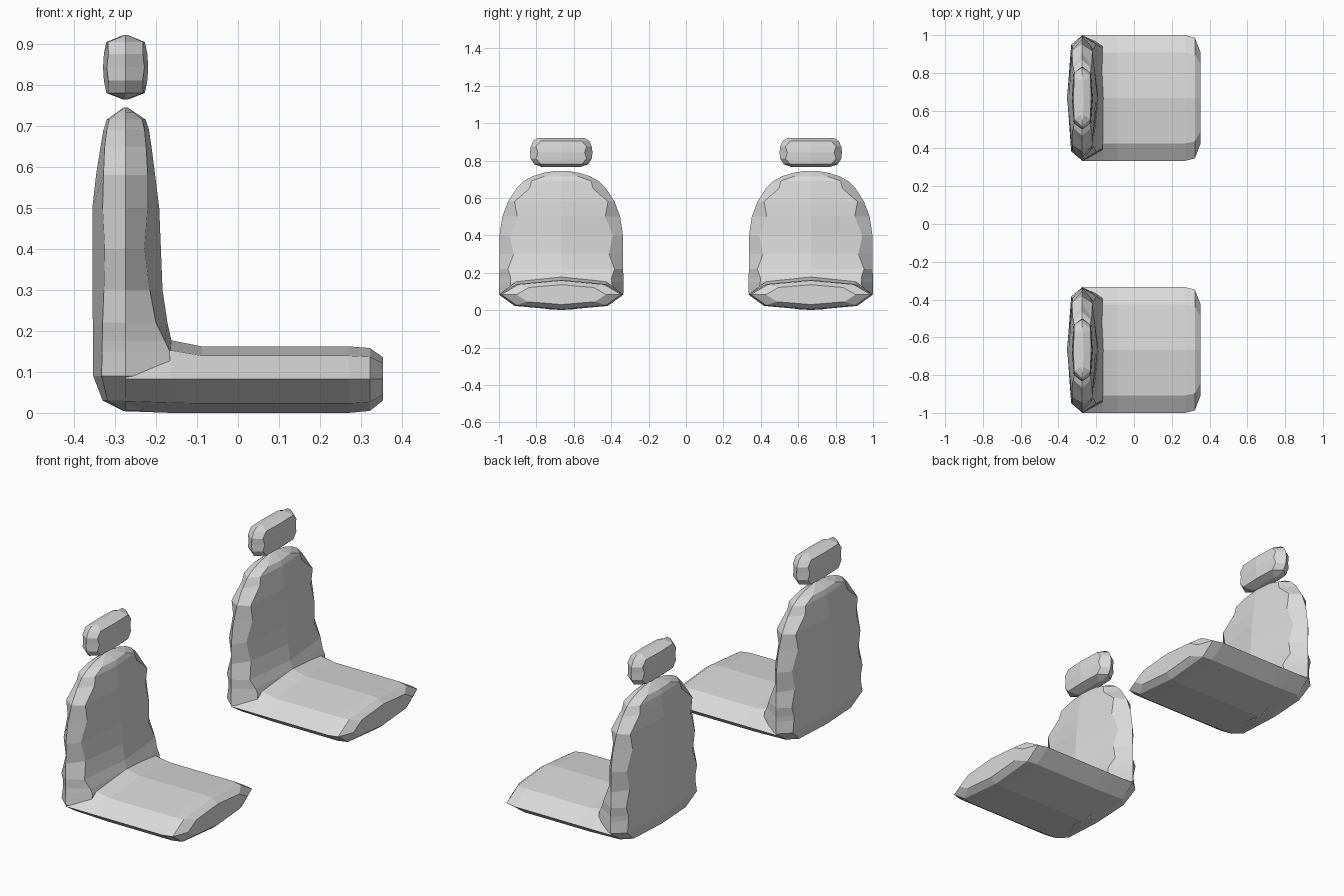
import bpy, bmesh

mat = bpy.data.materials.new("light_grey_fabric")
mat.diffuse_color = (0.7, 0.7, 0.7, 1)

SEAT_Y = 0.667   # sideways offset of each seat
MID_X = -0.274   # middle plane of backrest and headrest


def loft(name, rings, y):
    """Skin a list of equal closed rings, cap both ends, flat shaded."""
    bm = bmesh.new()
    loops = [[bm.verts.new((p[0], p[1] + y, p[2])) for p in r] for r in rings]
    n = len(loops[0])
    for a, b in zip(loops, loops[1:]):
        for i in range(n):
            j = (i + 1) % n
            bm.faces.new((a[i], a[j], b[j], b[i]))
    bm.faces.new(loops[0])
    bm.faces.new(loops[-1])
    bmesh.ops.recalc_face_normals(bm, faces=bm.faces)
    me = bpy.data.meshes.new(name)
    bm.to_mesh(me)
    bm.free()
    me.materials.append(mat)
    ob = bpy.data.objects.new(name, me)
    bpy.context.collection.objects.link(ob)
    return ob


def pad_ring(z, w, rw, fc, fr, rr, rc):
    """Horizontal ring: front centre, front rim, side, rear rim, rear centre."""
    return [(fc, 0, z), (fr, rw, z), (MID_X, w, z), (rr, rw, z),
            (rc, 0, z), (rr, -rw, z), (MID_X, -w, z), (fr, -rw, z)]


def cushion_ring(x, w, lo, hi):
    """Cross-section of the seat cushion at one x."""
    h = hi - lo
    half = [(0.75, lo + 0.14 * h), (1, 0.083), (0.72, hi - 0.14 * h)]
    return ([(x, 0, lo)] + [(x, w * a, z) for a, z in half] + [(x, 0, hi)]
            + [(x, -w * a, z) for a, z in reversed(half)])


# backrest: z, side width, rim width, x of front centre / front rim / rear rim / rear centre
back_rows = [
    (0.004, 0.06, 0.04, -0.24, -0.24, -0.277, -0.278),
    (0.03, 0.25, 0.21, -0.20, -0.20, -0.318, -0.33),
    (0.09, 0.333, 0.28, -0.165, -0.165, -0.333, -0.353),
    (0.15, 0.332, 0.27, -0.160, -0.166, -0.331, -0.354),
    (0.175, 0.332, 0.27, -0.162, -0.178, -0.331, -0.354),
    (0.22, 0.331, 0.285, -0.172, -0.200, -0.330, -0.354),
    (0.30, 0.331, 0.255, -0.184, -0.215, -0.327, -0.355),
    (0.40, 0.330, 0.275, -0.188, -0.228, -0.325, -0.355),
    (0.50, 0.315, 0.235, -0.192, -0.220, -0.330, -0.355),
    (0.58, 0.285, 0.25, -0.202, -0.220, -0.328, -0.346),
    (0.65, 0.240, 0.17, -0.211, -0.224, -0.325, -0.335),
    (0.69, 0.200, 0.16, -0.217, -0.228, -0.320, -0.328),
    (0.715, 0.155, 0.09, -0.225, -0.234, -0.314, -0.32),
    (0.733, 0.10, 0.05, -0.252, -0.255, -0.292, -0.295),
    (0.745, 0.03, 0.015, -0.27, -0.271, -0.277, -0.278),
]

# headrest: z, side width, rim width, centre half depth, rim half depth
head_rows = [
    (0.764, 0.10, 0.08, 0.006, 0.005),
    (0.78, 0.145, 0.11, 0.047, 0.043),
    (0.81, 0.163, 0.135, 0.053, 0.042),
    (0.843, 0.167, 0.125, 0.055, 0.046),
    (0.875, 0.163, 0.135, 0.053, 0.042),
    (0.904, 0.150, 0.11, 0.047, 0.043),
    (0.921, 0.125, 0.09, 0.006, 0.005),
]

# cushion: x, half width, bottom, top
cushion_rows = [
    (-0.274, 0.333, 0.004, 0.178),
    (-0.163, 0.333, 0.0, 0.177),
    (-0.088, 0.333, 0.0, 0.162),
    (0.27, 0.333, 0.0, 0.162),
    (0.322, 0.32, 0.005, 0.158),
    (0.353, 0.24, 0.03, 0.136),
]

for side, y in (("left", SEAT_Y), ("right", -SEAT_Y)):
    loft("seat_cushion_" + side, [cushion_ring(*r) for r in cushion_rows], y)
    loft("backrest_" + side, [pad_ring(*r) for r in back_rows], y)
    loft("headrest_" + side,
         [pad_ring(z, w, rw, MID_X + c, MID_X + r, MID_X - r, MID_X - c)
          for z, w, rw, c, r in head_rows], y)
